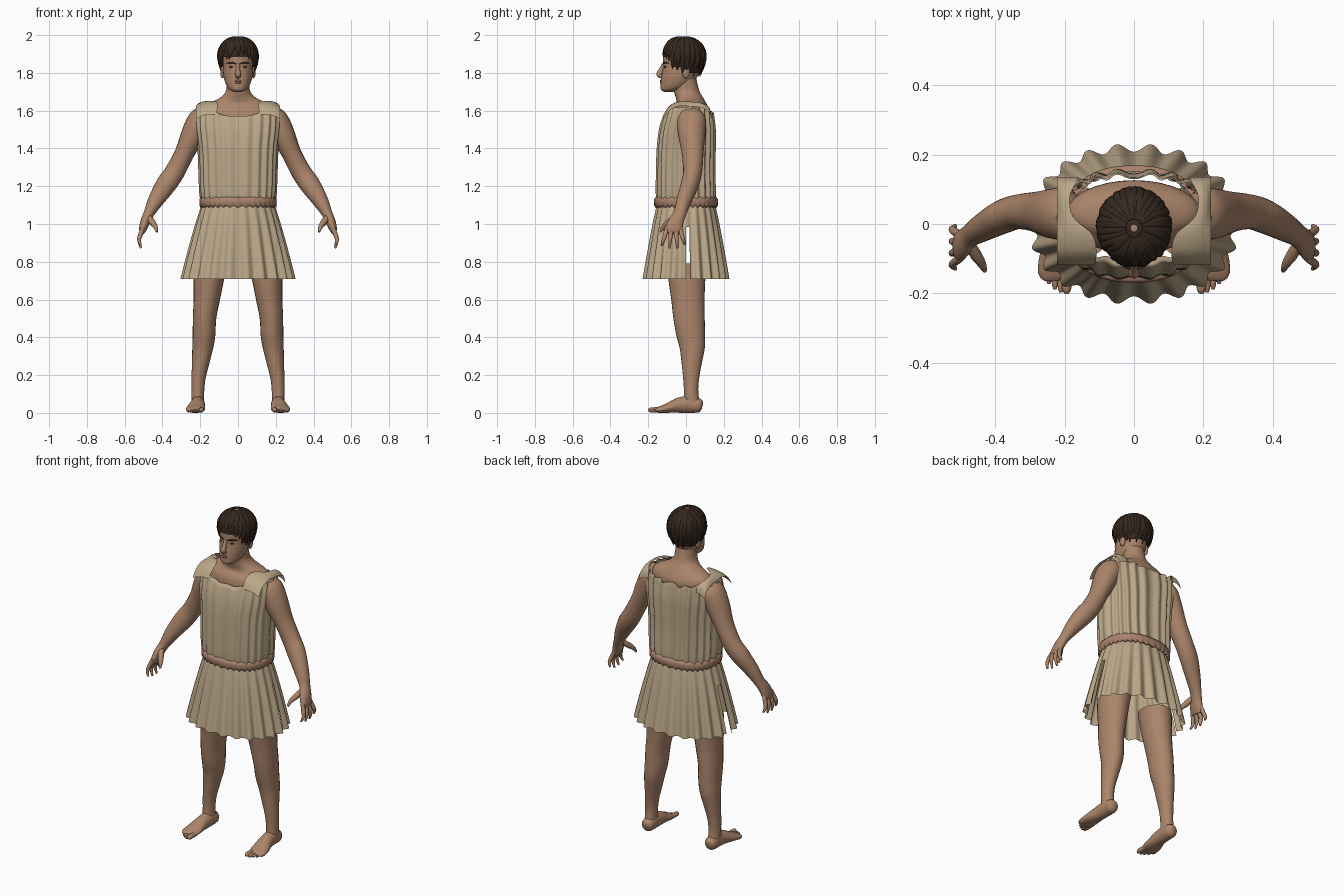
import bpy, bmesh, math, random
from mathutils import Vector

random.seed(4)
if "Cube" in bpy.data.objects:
    bpy.data.objects.remove(bpy.data.objects["Cube"], do_unlink=True)


def material(name, rgb):
    m = bpy.data.materials.new(name)
    m.use_nodes = True
    m.diffuse_color = (*rgb, 1)
    bsdf = m.node_tree.nodes["Principled BSDF"]
    bsdf.inputs["Base Color"].default_value = (*rgb, 1)
    bsdf.inputs["Roughness"].default_value = 0.8
    return m


SKIN = material("skin", (0.41, 0.235, 0.145))
CLOTH = material("linen", (0.50, 0.39, 0.25))
BELT = material("leather belt", (0.40, 0.225, 0.15))
HAIR = material("dark hair", (0.036, 0.021, 0.013))
LIP = material("lips", (0.30, 0.14, 0.09))
EYE = material("eyes", (0.06, 0.04, 0.03))


def finish(name, bm, mat, angle=60):
    bmesh.ops.recalc_face_normals(bm, faces=bm.faces)
    me = bpy.data.meshes.new(name)
    bm.to_mesh(me)
    bm.free()
    ob = bpy.data.objects.new(name, me)
    bpy.context.collection.objects.link(ob)
    me.materials.append(mat)
    bpy.ops.object.select_all(action="DESELECT")
    ob.select_set(True)
    bpy.context.view_layer.objects.active = ob
    bpy.ops.object.shade_smooth_by_angle(angle=math.radians(angle))
    return ob


def grid(bm, rows, closed=True, keep=lambda i, j: True):
    """Joins rows of points into quads and returns the vertex rows."""
    vs = [[bm.verts.new(p) for p in row] for row in rows]
    n = len(rows[0])
    for i in range(len(rows) - 1):
        for j in range(n if closed else n - 1):
            if keep(i, j):
                k = (j + 1) % n
                bm.faces.new((vs[i][j], vs[i][k], vs[i + 1][k], vs[i + 1][j]))
    return vs


def smooth_path(pts, steps):
    """Catmull-Rom through tuples of any length."""
    out = []
    for i in range(len(pts) - 1):
        a, b, c, d = pts[max(i - 1, 0)], pts[i], pts[i + 1], pts[min(i + 2, len(pts) - 1)]
        for s in range(steps):
            t = s / steps
            out.append([q + 0.5 * t * (r - p + t * (2 * p - 5 * q + 4 * r - w + t * (3 * (q - r) + w - p)))
                        for p, q, r, w in zip(a, b, c, d)])
    return out + [list(pts[-1])]


def add_tube(bm, pts, ref=None, side=1, sides=20, steps=4):
    """Sections are x, y, z, half width, half depth; without ref they stay level."""
    pts = smooth_path(pts, steps)
    rows = []
    for i, (x, y, z, a, b) in enumerate(pts):
        u, v = Vector((1, 0, 0)), Vector((0, 1, 0))
        if ref:
            t = (Vector(pts[min(i + 1, len(pts) - 1)][:3]) - Vector(pts[max(i - 1, 0)][:3])).normalized()
            v = Vector(ref)
            v = (v - t * v.dot(t)).normalized()
            u = t.cross(v)
        row = []
        for k in range(sides):
            w = math.tau * k / sides
            p = Vector((x, y, z)) + u * a * math.cos(w) + v * b * math.sin(w)
            row.append((p.x * side, p.y, p.z))
        rows.append(row)
    vs = grid(bm, rows)
    bm.faces.new(vs[0])
    bm.faces.new(vs[-1])


def tube(name, pts, mat, **kw):
    bm = bmesh.new()
    add_tube(bm, pts, **kw)
    return finish(name, bm, mat)


# Chest, shoulders and neck
tube("neck_and_shoulders", [
    (0, 0.02, 1.44, 0.18, 0.10), (0, 0.02, 1.54, 0.20, 0.105), (0, 0.025, 1.60, 0.195, 0.10),
    (0, 0.03, 1.635, 0.165, 0.08), (0, 0.02, 1.665, 0.10, 0.073), (0, 0.005, 1.70, 0.066, 0.068),
    (0, -0.005, 1.75, 0.06, 0.064), (0, -0.01, 1.80, 0.06, 0.06)], SKIN, sides=32)

# Head and face
tube("head", [
    (0, -0.092, 1.70, 0.02, 0.025), (0, -0.08, 1.71, 0.043, 0.052), (0, -0.055, 1.735, 0.062, 0.079),
    (0, -0.035, 1.78, 0.076, 0.095), (0, -0.02, 1.84, 0.081, 0.102), (0, -0.015, 1.90, 0.085, 0.104),
    (0, -0.01, 1.95, 0.07, 0.085), (0, -0.01, 1.98, 0.035, 0.04)], SKIN, sides=32)
tube("nose", [(0, -0.115, 1.845, 0.010, 0.012), (0, -0.130, 1.815, 0.011, 0.014),
              (0, -0.141, 1.792, 0.016, 0.016), (0, -0.128, 1.778, 0.013, 0.009)], SKIN, ref=(0, 1, 0))
for label, z in (("upper_lip", 1.758), ("lower_lip", 1.749)):
    tube(label, [(-0.026, -0.118, z - 0.002, 0.002, 0.003), (0, -0.132, z, 0.006, 0.007),
                 (0.026, -0.118, z - 0.002, 0.002, 0.003)], LIP, ref=(0, 1, 0))


def ball(name, loc, size, mat):
    bm = bmesh.new()
    bmesh.ops.create_uvsphere(bm, u_segments=16, v_segments=10, radius=1)
    bmesh.ops.scale(bm, vec=size, verts=bm.verts)
    bmesh.ops.translate(bm, vec=loc, verts=bm.verts)
    return finish(name, bm, mat)


ARM = [(0.17, 0.035, 1.59, 0.04, 0.055), (0.20, 0.03, 1.555, 0.062, 0.075), (0.235, 0.03, 1.48, 0.064, 0.072),
       (0.283, 0.035, 1.375, 0.052, 0.058), (0.335, 0.035, 1.275, 0.053, 0.05), (0.38, 0.02, 1.21, 0.054, 0.048),
       (0.435, -0.01, 1.125, 0.042, 0.04), (0.472, -0.033, 1.055, 0.028, 0.034), (0.49, -0.052, 1.015, 0.026, 0.040),
       (0.503, -0.065, 0.975, 0.021, 0.045), (0.509, -0.068, 0.95, 0.012, 0.040)]
LEG = [(0.145, 0.005, 0.79, 0.088, 0.10), (0.155, 0.005, 0.70, 0.08, 0.097), (0.165, 0.01, 0.60, 0.07, 0.088),
       (0.177, 0.016, 0.50, 0.062, 0.083), (0.18, 0.025, 0.41, 0.060, 0.076), (0.187, 0.033, 0.34, 0.055, 0.066),
       (0.198, 0.03, 0.26, 0.046, 0.053), (0.209, 0.027, 0.18, 0.037, 0.042), (0.213, 0.027, 0.11, 0.034, 0.038),
       (0.213, 0.03, 0.04, 0.034, 0.045)]
FOOT = [(0.212, 0.087, 0.035, 0.012, 0.018), (0.212, 0.072, 0.038, 0.034, 0.036), (0.212, 0.02, 0.045, 0.037, 0.045),
        (0.215, -0.04, 0.04, 0.04, 0.04), (0.223, -0.10, 0.025, 0.05, 0.025), (0.228, -0.145, 0.016, 0.048, 0.016),
        (0.228, -0.162, 0.013, 0.03, 0.008)]

for label, s in (("left", 1), ("right", -1)):
    ball(label + "_ear", (0.082 * s, 0.0, 1.805), (0.012, 0.02, 0.034), SKIN)
    ball(label + "_eye", (0.033 * s, -0.109, 1.832), (0.014, 0.008, 0.006), EYE)
    tube(label + "_eyebrow", [(0.012, -0.121, 1.848, 0.002, 0.003), (0.035, -0.115, 1.855, 0.004, 0.005),
                              (0.06, -0.091, 1.850, 0.002, 0.003)], HAIR, ref=(0, 1, 0), side=s, sides=8)
    # Arms with spread fingers
    tube(label + "_arm", ARM, SKIN, ref=(0, 1, 0), side=s)
    bm = bmesh.new()
    for i, tip_z in enumerate((0.885, 0.872, 0.872, 0.89)):
        y, spread = -0.100 + 0.023 * i, 0.012 * (i - 1.6)
        add_tube(bm, [(0.502, y, 0.985, 0.010, 0.012), (0.516, y + spread * 0.5, 0.945, 0.012, 0.012),
                      (0.524, y + spread, 0.915, 0.010, 0.010), (0.514, y + spread * 1.5, tip_z, 0.005, 0.006)],
                 ref=(0, 1, 0), side=s, sides=10)
    add_tube(bm, [(0.475, -0.055, 1.04, 0.015, 0.015), (0.455, -0.09, 1.01, 0.017, 0.017),
                  (0.437, -0.118, 0.985, 0.012, 0.012), (0.430, -0.135, 0.958, 0.006, 0.006)],
             ref=(0, 1, 0), side=s, sides=10)
    finish(label + "_fingers", bm, SKIN)
    # Legs and feet
    tube(label + "_leg", LEG, SKIN, side=s, sides=24)
    tube(label + "_foot", FOOT, SKIN, ref=(0, 0, 1), side=s)
    bm = bmesh.new()
    for i in range(5):
        x, tip, r = 0.194 + 0.017 * i, -0.200 + 0.003 * i * i, 0.014 if i == 0 else 0.009
        add_tube(bm, [(x, -0.125, 0.016, r, r), (x, tip + 0.018, r + 0.002, r, r), (x, tip, r, r * 0.5, r * 0.5)],
                 ref=(0, 0, 1), side=s, sides=10)
    finish(label + "_toes", bm, SKIN)


# Garment rings: boxy ovals with pleats
def oval(a, rx, ry, cy, z, power=2.0, pleat=0.0, count=22):
    c, s = math.cos(a), math.sin(a)
    w = pleat * math.cos(count * a)
    return (math.copysign(abs(c) ** (2 / power), c) * (rx + w),
            cy + math.copysign(abs(s) ** (2 / power), s) * (ry + w), z)


N = 220
ANGLES = [math.tau * k / N for k in range(N)]
BODICE = [(1.10, 0.185, 0.15, 0), (1.16, 0.198, 0.155, -0.002), (1.28, 0.203, 0.153, -0.003),
          (1.40, 0.208, 0.152, 0), (1.50, 0.220, 0.146, 0.006), (1.57, 0.223, 0.132, 0.012),
          (1.64, 0.212, 0.118, 0.018)]
BODICE = smooth_path(BODICE, 4)


def neckline(a):
    x = abs(0.215 * math.cos(a))
    if math.sin(a) < 0:
        return 1.572 + 0.045 * min(1, (x / 0.12) ** 3)
    return 1.59 + 0.03 * min(1, (x / 0.16) ** 3) + 0.006 * math.sin(17 * a)


bm = bmesh.new()
grid(bm, [[oval(a, rx, ry, cy, min(z, neckline(a)), 2.6, 0.0045 if math.sin(a) < 0 else 0.007)
           for a in ANGLES] for z, rx, ry, cy in BODICE])
bmesh.ops.remove_doubles(bm, verts=bm.verts, dist=0.0002)
finish("tunic_bodice", bm, CLOTH)

# Shoulder straps over the front, narrow behind
STRAP = smooth_path([(-0.118, 1.575, 0.115), (-0.085, 1.622, 0.108), (-0.03, 1.645, 0.120),
                     (0.02, 1.642, 0.175), (0.08, 1.635, 0.185), (0.122, 1.612, 0.165), (0.135, 1.57, 0.16)], 4)
for label, s in (("left", 1), ("right", -1)):
    bm = bmesh.new()
    rows = []
    for y, z, inner in STRAP:
        rows.append([(s * (inner + (0.222 - inner) * t), y, z + 0.006 - 0.025 * t ** 3)
                     for t in (k / 6 for k in range(7))])
    grid(bm, rows, closed=False)
    finish(label + "_shoulder_strap", bm, CLOTH)

# Pleated skirt with a slit on each side
ROWS = 16
bm = bmesh.new()
rows = []
for i in range(ROWS + 1):
    t = i / ROWS
    flare = t ** 0.85
    rows.append([oval(a, 0.185 + 0.108 * flare, 0.15 + 0.07 * flare, 0, 1.11 - 0.40 * t, 2.15, 0.003 + 0.009 * t)
                 for a in ANGLES])
slit = {0, 1, 2, N // 2 - 1, N // 2 - 2, N // 2 - 3}
grid(bm, rows, keep=lambda i, j: not (j in slit and i > 4))
finish("tunic_skirt", bm, CLOTH)

# Belt with a scalloped lower edge
bm = bmesh.new()
rows = []
for z, grow in ((1.142, -0.012), (1.142, 0.0), (1.13, 0.007), (1.105, 0.007), (1.092, 0.0), (1.094, -0.012)):
    drop = 0.005 if z < 1.12 else 0
    rows.append([oval(a, 0.198 + grow, 0.162 + grow, 0, z - drop * math.cos(36 * a), 2.3) for a in ANGLES])
grid(bm, rows)
finish("belt", bm, BELT)


# Hair cap and overlapping locks
def hair_point(a, z, k=1.0):
    if z > 1.88:
        r = math.sqrt(max(0, 1 - ((z - 1.88) / 0.113) ** 2))
    else:
        r = 1 - 0.24 * ((1.88 - z) / 0.1) ** 2
    return Vector((0.101 * k * r * math.cos(a), -0.012 + 0.111 * k * r * math.sin(a), z))


def hair_edge(a):
    front = -math.sin(a)
    if front > 0.62:
        return 1.885
    return 1.83 if front > 0.1 else 1.80


bm = bmesh.new()
cap = [math.tau * k / 72 for k in range(72)]
grid(bm, [[hair_point(a, 1.9925 - (1.9925 - hair_edge(a)) * (i / 14) ** 1.7) for a in cap] for i in range(15)])
finish("hair_cap", bm, HAIR)

bm = bmesh.new()
for layer in range(2):
    for k in range(34):
        a = math.tau * (k + 0.5 * layer) / 34 + random.uniform(-0.05, 0.05)
        end = hair_edge(a) + random.uniform(-0.022, 0.012) + 0.035 * layer
        swirl, pts = random.uniform(-0.25, 0.25), []
        for i in range(6):
            t = i / 5
            p = hair_point(a + swirl * (t - 0.5), 1.99 - (1.99 - end) * t ** 1.6, 1.01 + 0.03 * layer)
            width = (0.005, 0.010, 0.014, 0.014, 0.010, 0.002)[i]
            pts.append((*p, width, width * 0.6))
        out = Vector((math.cos(a), math.sin(a), 0.3))
        add_tube(bm, pts, ref=out, sides=8, steps=2)
finish("hair_locks", bm, HAIR, 45)
